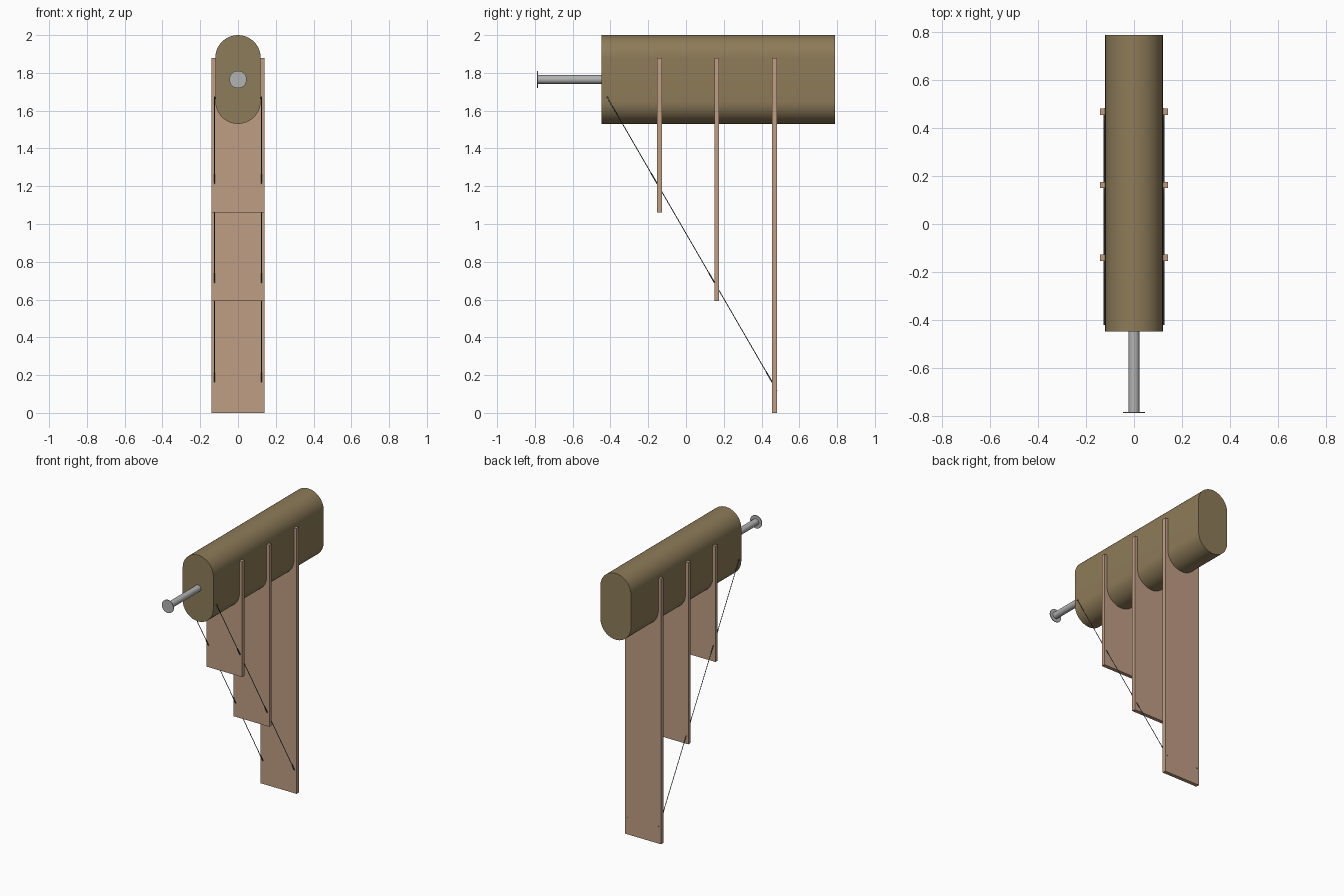
import bpy, bmesh
from math import cos, sin, pi
from mathutils import Vector

cube = bpy.data.objects.get("Cube")
if cube:
    bpy.data.objects.remove(cube, do_unlink=True)


def material(name, rgb):
    m = bpy.data.materials.new(name)
    m.use_nodes = True
    color = (*rgb, 1)
    m.diffuse_color = color
    m.node_tree.nodes["Principled BSDF"].inputs["Base Color"].default_value = color
    return m


olive = material("olive brown", (0.27, 0.20, 0.10))
wood = material("tan wood", (0.52, 0.34, 0.23))
steel = material("light steel", (0.45, 0.45, 0.45))
wire_grey = material("dark wire", (0.09, 0.10, 0.11))


def smooth(obj):
    bpy.ops.object.select_all(action='DESELECT')
    obj.select_set(True)
    bpy.context.view_layer.objects.active = obj
    bpy.ops.object.shade_smooth_by_angle()


def arc(radius, z, start, end, steps=24):
    """Arc points (x, z) around the body's centre line."""
    angles = [start + (end - start) * i / steps for i in range(steps + 1)]
    return [(radius * cos(a), z + radius * sin(a)) for a in angles]


def extrude_profile(name, points, y0, y1, mat):
    """Closed xz outline extruded along y."""
    bm = bmesh.new()
    face = bm.faces.new([bm.verts.new((x, y0, z)) for x, z in points])
    moved = bmesh.ops.extrude_face_region(bm, geom=[face])["geom"]
    verts = [g for g in moved if isinstance(g, bmesh.types.BMVert)]
    bmesh.ops.translate(bm, verts=verts, vec=(0, y1 - y0, 0))
    bmesh.ops.recalc_face_normals(bm, faces=bm.faces)
    mesh = bpy.data.meshes.new(name)
    bm.to_mesh(mesh)
    bm.free()
    obj = bpy.data.objects.new(name, mesh)
    bpy.context.collection.objects.link(obj)
    mesh.materials.append(mat)
    smooth(obj)
    return obj


def rod(name, start, end, radius, mat, sides=24):
    start, end = Vector(start), Vector(end)
    axis = end - start
    bpy.ops.mesh.primitive_cylinder_add(
        vertices=sides, radius=radius, depth=axis.length,
        location=(start + end) / 2,
        rotation=axis.to_track_quat('Z', 'Y').to_euler())
    obj = bpy.context.object
    obj.name = name
    obj.data.materials.append(mat)
    smooth(obj)
    return obj


# Long body with rounded top and bottom
R, LOW, HIGH = 0.12, 1.65, 1.88
extrude_profile("body", arc(R, HIGH, 0, pi) + arc(R, LOW, pi, 2 * pi),
                -0.448, 0.788, olive)

# Forked boards straddling the body, longer toward the back
W, T = 0.141, 0.013
boards = {"front_board": (-0.141, 1.06),
          "middle_board": (0.163, 0.592),
          "back_board": (0.468, 0.0)}
for name, (y, bottom) in boards.items():
    notch = [(-R, HIGH)] + arc(R, LOW, pi, 2 * pi) + [(R, HIGH)]
    outline = notch + [(W, HIGH), (W, bottom), (-W, bottom), (-W, HIGH)]
    extrude_profile(name, outline, y - T, y + T, wood)

# Front handle with a thin end disc
Z = 1.765
rod("handle_rod", (0, -0.785, Z), (0, -0.44, Z), 0.023, steel)
rod("handle_disc", (0, -0.788, Z), (0, -0.783, Z), 0.046, steel, 32)

# Slanted wires linking the boards, with a sleeve ahead of each board
for side, label in ((1, "left"), (-1, "right")):
    x = side * 0.124
    top, low = Vector((x, -0.42, 1.675)), Vector((x, 0.482, 0.118))
    slope = (low - top).normalized()
    rod(label + "_wire", top, low, 0.0022, wire_grey, 8)
    rod(label + "_wire_anchor", (side * 0.11, -0.415, 1.668),
        (side * 0.128, -0.415, 1.668), 0.005, wire_grey, 10)
    for name, (y, bottom) in boards.items():
        entry = top + slope * ((y - T - top.y) / slope.y)
        rod(f"{label}_{name}_sleeve", entry - slope * 0.06, entry,
            0.0035, wire_grey, 8)
